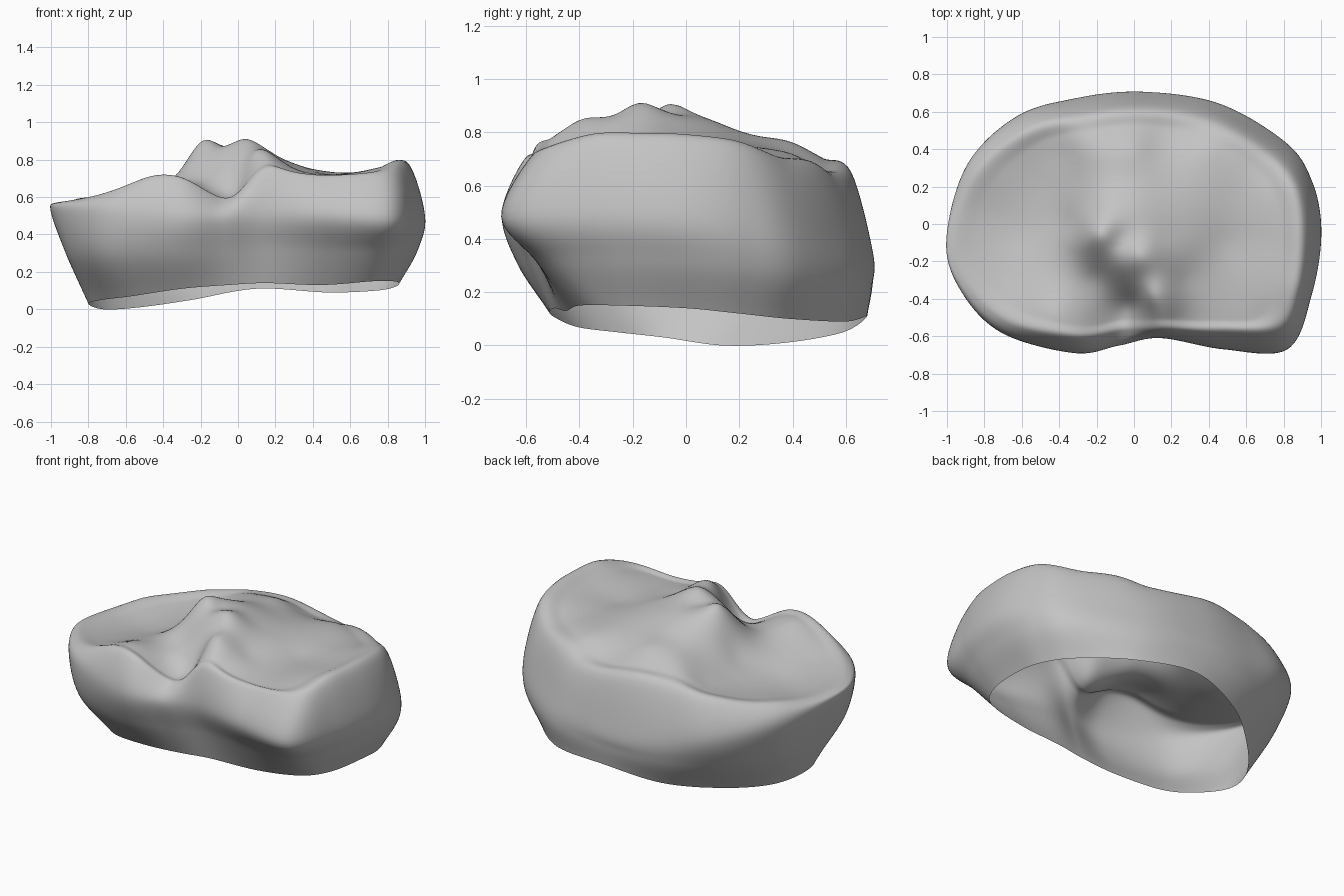
import bpy
import bmesh
import math
from mathutils import Vector

SCALE = 0.01          # control nets below are written in hundredths
AROUND = 12           # subdivisions between neighbouring columns
ALONG = 8             # subdivisions between neighbouring wall loops
TOP_ROWS = 32         # rows from the shoulder of the top to its middle
SHOULDER = 0.86       # where the rounded rim meets the top surface
SOFTNESS = 0.07       # rounding of the top surface at its height points


def remove_default_cube():
    cube = bpy.data.objects.get("Cube")
    if cube:
        bpy.data.objects.remove(cube, do_unlink=True)


def flat_material(name, color):
    material = bpy.data.materials.new(name)
    material.use_nodes = True
    material.diffuse_color = color
    shader = material.node_tree.nodes["Principled BSDF"]
    shader.inputs["Base Color"].default_value = color
    shader.inputs["Roughness"].default_value = 0.6
    return material


def catmull(before, start, end, after, t):
    """Smooth interpolation from start to end."""
    slope_start = (end - before) * 0.5
    slope_end = (after - start) * 0.5
    t2, t3 = t * t, t * t * t
    return (start * (2 * t3 - 3 * t2 + 1) + slope_start * (t3 - 2 * t2 + t)
            + end * (3 * t2 - 2 * t3) + slope_end * (t3 - t2))


def closed_spline(points):
    """Refine a closed loop of control points."""
    count = len(points)
    return [catmull(points[i - 1], points[i], points[(i + 1) % count],
                    points[(i + 2) % count], step / AROUND)
            for i in range(count) for step in range(AROUND)]


def to_points(net):
    return [Vector(point) * SCALE for point in net]


def solve(rows):
    """Gaussian elimination with pivoting on an augmented matrix."""
    count = len(rows)
    for i in range(count):
        pivot = max(range(i, count), key=lambda r: abs(rows[r][i]))
        rows[i], rows[pivot] = rows[pivot], rows[i]
        for r in range(i + 1, count):
            factor = rows[r][i] / rows[i][i]
            for c in range(i, count + 1):
                rows[r][c] -= factor * rows[i][c]
    answer = [0.0] * count
    for i in reversed(range(count)):
        known = sum(rows[i][c] * answer[c] for c in range(i + 1, count))
        answer[i] = (rows[i][count] - known) / rows[i][i]
    return answer


def spread(a, b):
    return math.sqrt((a.x - b.x) ** 2 + (a.y - b.y) ** 2 + SOFTNESS ** 2)


def height_surface(points):
    """Smooth height function passing through all the given points."""
    base = sum(p.z for p in points) / len(points)
    weights = solve([[spread(p, q) for q in points] + [p.z - base]
                     for p in points])

    def on_surface(place):
        height = base + sum(w * spread(place, p)
                            for w, p in zip(weights, points))
        return Vector((place.x, place.y, height))
    return on_surface


# Control loops, counter-clockwise from the +x side
lower_edge = to_points([
    (86, 0, 14), (84, 20, 12), (74, 39, 10), (48, 60, 9),
    (10, 68, 11), (-25, 59, 5), (-53, 37, 1), (-72, 14, 0),
    (-80, -8, 3), (-73, -26, 5), (-57, -41, 7), (-30, -50, 11),
    (-5, -51, 13), (15, -49, 14), (45, -45, 13), (72, -40, 15),
    (83, -25, 15)])
waist = to_points([
    (100, -5, 50), (95, 22, 48), (80, 42, 45), (42, 63, 40),
    (5, 70, 35), (-30, 67, 38), (-62, 58, 42), (-89, 32, 48),
    (-100, -8, 52), (-93, -35, 52), (-71, -58, 52), (-32, -69, 50),
    (-8, -65, 49), (14, -61, 51), (48, -67, 50), (82, -67, 48),
    (95, -38, 50)])
rim = to_points([
    (91, -5, 78), (87, 20, 75), (72, 38, 68), (40, 56, 62),
    (5, 62, 64), (-28, 59, 65), (-58, 51, 62), (-85, 28, 59),
    (-97, -8, 57), (-90, -32, 58), (-67, -53, 63), (-30, -61, 69),
    (-5, -57, 59), (15, -57, 73), (47, -58, 70), (78, -56, 72),
    (88, -35, 78)])

# The wall swells outward by this much halfway up
swell = [3, 4, 5, 3, 1, 3, 4, 3, 1, 5, 7, 4, 1, 0, 0, 0, 2]
belly = []
for low, high, push in zip(lower_edge, waist, swell):
    outward = Vector((high.x, high.y, 0)).normalized()
    belly.append((low + high) / 2 + outward * push * SCALE)

# Heights of the twin-peaked ridge, the front hollow and its sharp lip
ridge_points = to_points([
    (-19, -6, 90), (4, -17, 91), (-7, -8, 87), (-12, 10, 84),
    (2, 6, 85), (-5, 25, 79), (0, 40, 76), (-20, 38, 74),
    (-10, 50, 71), (-30, 48, 69), (-8, -22, 84), (-20, -28, 71),
    (-25, -45, 67), (-10, -40, 65), (0, -43, 66), (7, -28, 86),
    (8, -40, 82), (14, -50, 78), (25, -50, 75)])

# Heights of the two shallow dishes
dish_points = to_points([
    (-28, 20, 71), (-33, 0, 70), (-30, -15, 74), (-60, -5, 57),
    (-76, 5, 56), (-45, -5, 62), (-45, 20, 61), (-60, 30, 59),
    (-40, 38, 64), (-45, -30, 66), (-65, -30, 60), (-42, -48, 71),
    (50, -10, 72), (50, -35, 72), (70, -10, 74), (70, -40, 74),
    (30, -10, 78), (27, -30, 77), (15, -8, 84), (35, 10, 76),
    (55, 15, 73), (72, 15, 74), (28, 30, 74), (40, 42, 71),
    (15, 45, 69), (15, 20, 78), (55, 35, 71)])


def build_shell():
    on_surface = height_surface(rim + ridge_points + dish_points)
    centre = on_surface(Vector((-0.05, -0.1, 0)))
    loops = [closed_spline(loop) for loop in (lower_edge, belly, waist, rim)]
    mesh = bmesh.new()
    grid = []
    for low, mid, high, edge in zip(*loops):
        # Outer wall, rounded over the rim
        edge = on_surface(edge)
        inner = [on_surface(centre.lerp(edge, part))
                 for part in (SHOULDER, 2 * SHOULDER - 1)]
        path = [low * 2 - mid, low, mid, high, edge] + inner
        line = [catmull(*path[i - 1:i + 3], step / ALONG)
                for i in range(1, len(path) - 2) for step in range(ALONG)]
        # Top surface
        line += [on_surface(centre.lerp(edge, SHOULDER * (1 - row / TOP_ROWS)))
                 for row in range(TOP_ROWS)]
        grid.append([mesh.verts.new(point) for point in line])

    # Skin the grid and close the middle; the underside stays open
    hub = mesh.verts.new(centre)
    for column, here in enumerate(grid):
        there = grid[(column + 1) % len(grid)]
        for row in range(len(here) - 1):
            mesh.faces.new((here[row], there[row],
                            there[row + 1], here[row + 1]))
        mesh.faces.new((here[-1], there[-1], hub))

    data = bpy.data.meshes.new("bone_plateau_shell")
    mesh.to_mesh(data)
    mesh.free()
    shell = bpy.data.objects.new("bone_plateau_shell", data)
    bpy.context.collection.objects.link(shell)
    return shell


remove_default_cube()
shell = build_shell()
shell.data.materials.append(flat_material("neutral_grey", (0.55, 0.55, 0.55, 1)))
shell.data.shade_smooth()
